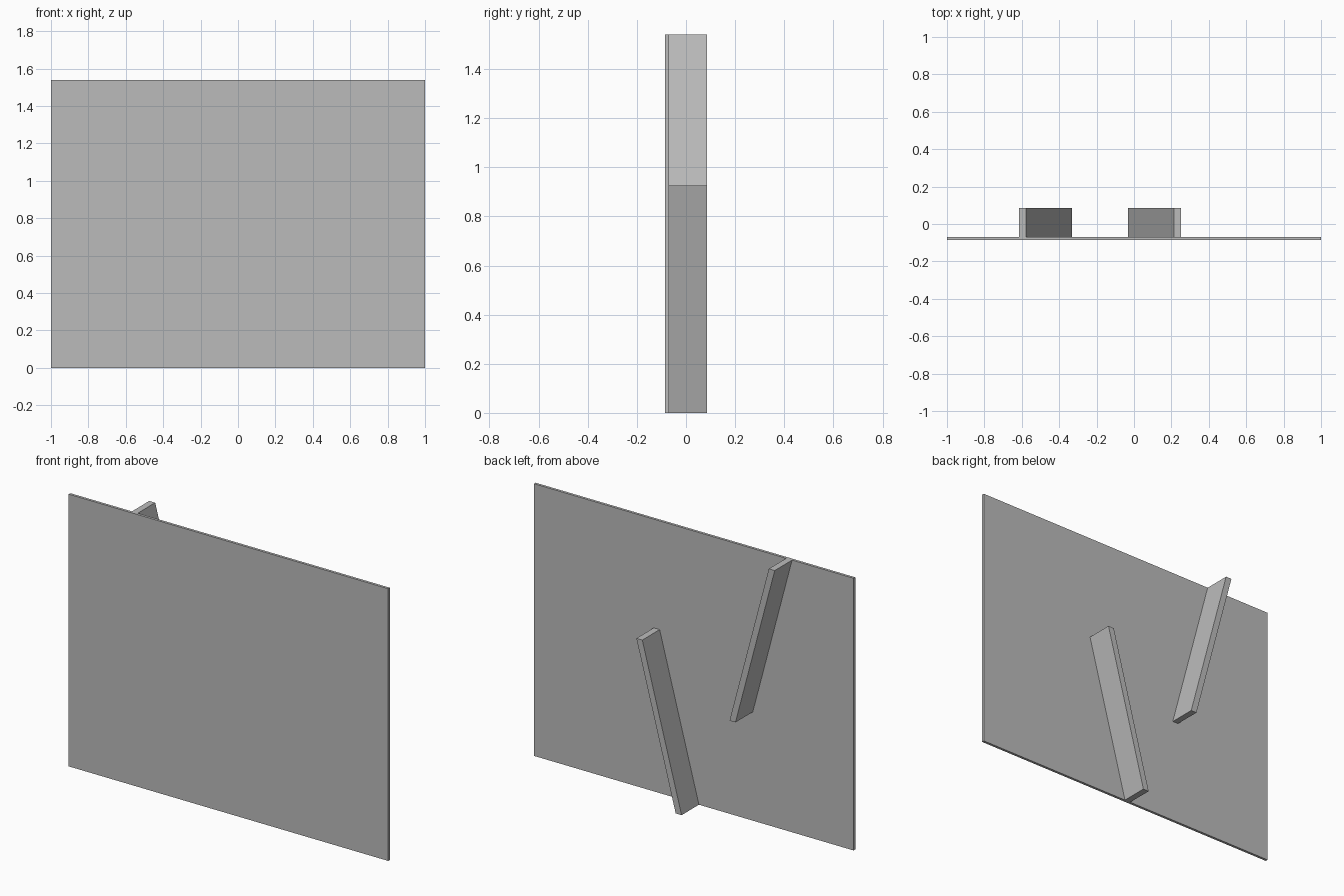
import bpy
import bmesh
from mathutils import Vector

cube = bpy.data.objects.get("Cube")
if cube:
    bpy.data.objects.remove(cube, do_unlink=True)

# Single flat grey
grey = bpy.data.materials.new("mid_grey")
grey.use_nodes = True
colour = (0.5, 0.5, 0.5, 1.0)
grey.diffuse_color = colour
grey.node_tree.nodes["Principled BSDF"].inputs["Base Color"].default_value = colour

FRONT, SHEET_BACK, RIB_BACK = -0.085, -0.07, 0.085
HEIGHT = 1.54
RIB_HEIGHT = 0.925
RIB_WIDTH = 0.037


def slab(name, profile, y0, y1):
    """Extrude an x-z outline from y0 to y1."""
    mesh = bpy.data.meshes.new(name)
    bm = bmesh.new()
    face = bm.faces.new([bm.verts.new((x, y0, z)) for x, z in profile])
    grown = bmesh.ops.extrude_face_region(bm, geom=[face])
    verts = [v for v in grown["geom"] if isinstance(v, bmesh.types.BMVert)]
    bmesh.ops.translate(bm, verts=verts, vec=Vector((0, y1 - y0, 0)))
    bmesh.ops.recalc_face_normals(bm, faces=bm.faces)
    bm.to_mesh(mesh)
    bm.free()
    mesh.materials.append(grey)
    obj = bpy.data.objects.new(name, mesh)
    bpy.context.collection.objects.link(obj)
    return obj


def rib(name, x_bottom, x_top, z_bottom):
    """Leaning rib with level ends, standing off the back of the panel."""
    z_top = z_bottom + RIB_HEIGHT
    outline = [(x_bottom, z_bottom), (x_bottom + RIB_WIDTH, z_bottom),
               (x_top + RIB_WIDTH, z_top), (x_top, z_top)]
    return slab(name, outline, SHEET_BACK, RIB_BACK)


# Thin upright panel
slab("panel", [(-1, 0), (1, 0), (1, HEIGHT), (-1, HEIGHT)], FRONT, SHEET_BACK)

# Two opposed leaning ribs on the back
rib("upper_rib", -0.369, -0.615, HEIGHT - RIB_HEIGHT)
rib("lower_rib", -0.032, 0.214, 0)
